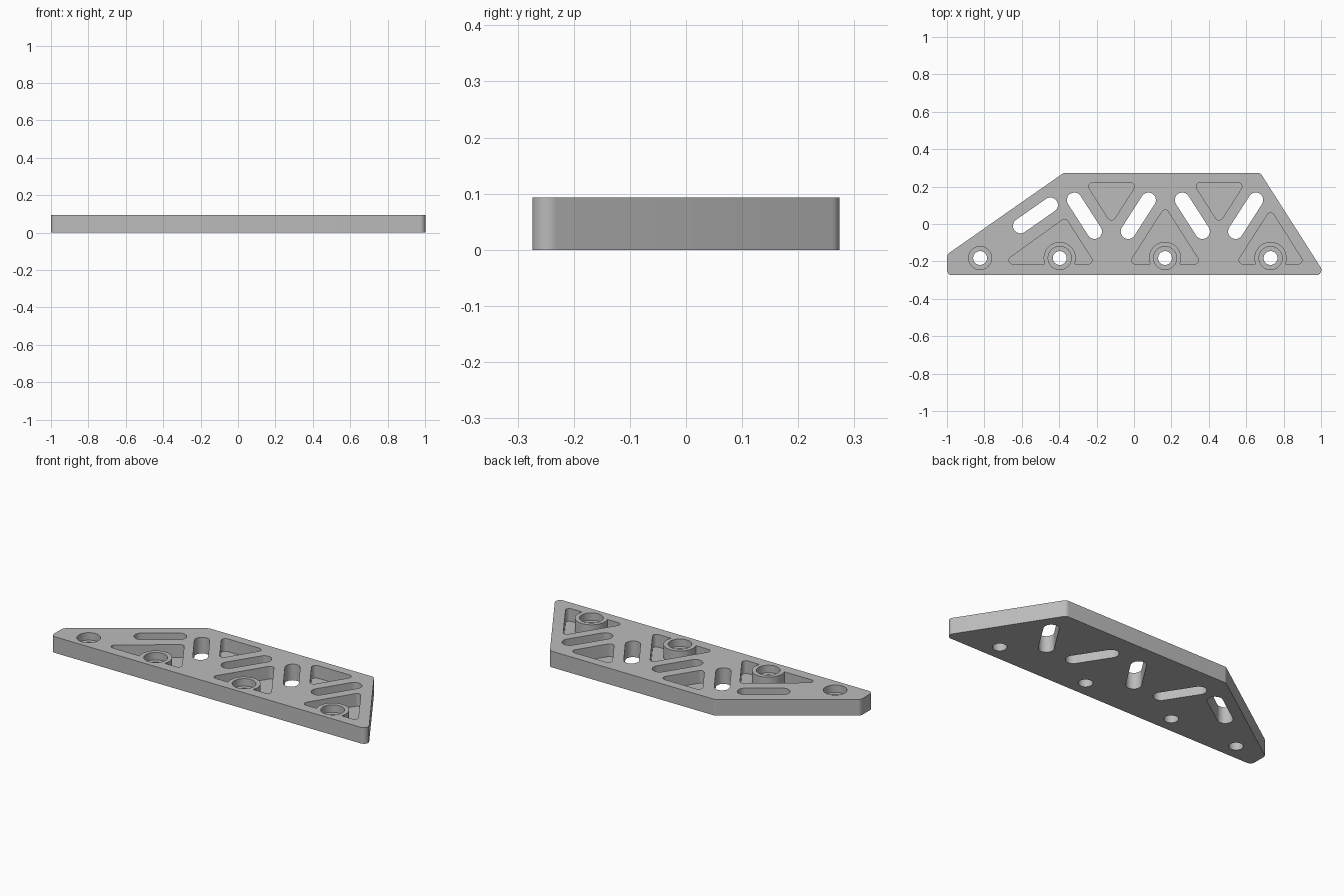
import bpy, bmesh, math
from mathutils import Vector

if "Cube" in bpy.data.objects:
    bpy.data.objects.remove(bpy.data.objects["Cube"], do_unlink=True)

THICK = 0.093
POCKET_FLOOR = 0.02
BORE_FLOOR = 0.05
ABOVE, BELOW = THICK + 0.05, -0.05

grey = bpy.data.materials.new("plain_grey")
grey.use_nodes = True
grey.diffuse_color = (0.5, 0.5, 0.5, 1)
grey.node_tree.nodes["Principled BSDF"].inputs["Base Color"].default_value = (0.5, 0.5, 0.5, 1)


def rounded(points, radius, steps=8):
    """Polygon outline (counter-clockwise) with every corner filleted."""
    out = []
    pts = [Vector(p) for p in points]
    for i, p in enumerate(pts):
        a = (pts[i - 1] - p).normalized()
        b = (pts[(i + 1) % len(pts)] - p).normalized()
        half = a.angle(b) / 2
        centre = p + (a + b).normalized() * radius / math.sin(half)
        start = p + a * radius / math.tan(half) - centre
        t0 = math.atan2(start.y, start.x)
        sweep = math.pi - 2 * half
        for k in range(steps + 1):
            t = t0 + sweep * k / steps
            out.append(centre + radius * Vector((math.cos(t), math.sin(t))))
    return out


def circle(centre, radius, n=48):
    return [Vector(centre) + radius * Vector((math.cos(k * math.tau / n), math.sin(k * math.tau / n)))
            for k in range(n)]


def capsule(a, b, radius, steps=16):
    a, b = Vector(a), Vector(b)
    t0 = math.atan2((b - a).y, (b - a).x) - math.pi / 2
    out = []
    for centre, start in ((b, t0), (a, t0 + math.pi)):
        for k in range(steps + 1):
            t = start + math.pi * k / steps
            out.append(centre + radius * Vector((math.cos(t), math.sin(t))))
    return out


def prism(name, outline, low, high):
    bm = bmesh.new()
    face = bm.faces.new([bm.verts.new((p.x, p.y, low)) for p in outline])
    new = bmesh.ops.extrude_face_region(bm, geom=[face])["geom"]
    bmesh.ops.translate(bm, vec=(0, 0, high - low),
                        verts=[v for v in new if isinstance(v, bmesh.types.BMVert)])
    bmesh.ops.recalc_face_normals(bm, faces=bm.faces)
    mesh = bpy.data.meshes.new(name)
    bm.to_mesh(mesh)
    bm.free()
    mesh.materials.append(grey)
    obj = bpy.data.objects.new(name, mesh)
    bpy.context.collection.objects.link(obj)
    return obj


def cut(target, cutter):
    """Subtract the cutter from the target, then discard it."""
    cutter.hide_render = True
    mod = target.modifiers.new("cut", 'BOOLEAN')
    mod.operation, mod.solver, mod.object = 'DIFFERENCE', 'EXACT', cutter
    bpy.context.view_layer.objects.active = target
    bpy.ops.object.modifier_apply(modifier=mod.name)
    bpy.data.objects.remove(cutter, do_unlink=True)


# Plate
plate = prism("truss_plate", rounded([(-1, -0.274), (1.025, -0.274), (0.675, 0.274),
                                      (-0.375, 0.274), (-1, -0.163)], 0.028), 0, THICK)

# Slanted slots right through the plate
slots = [((-0.607, -0.01), (-0.447, 0.102))]
for x, lean in ((-0.265, -1), (0.023, 1), (0.312, -1), (0.597, 1)):
    slots.append(((x - lean * 0.054, -0.04), (x + lean * 0.054, 0.128)))
for a, b in slots:
    cut(plate, prism("slot_cutter", capsule(a, b, 0.04), BELOW, ABOVE))

# Lower triangular pockets, each leaving a round boss for its screw hole
BASE, HOLE_Y = -0.214, -0.182
lower = [(-0.397, (-0.71, -0.208), (-0.366, 0.034)),
         (0.166, (-0.029, 0.361), (0.166, 0.092)),
         (0.73, (0.545, 0.915), (0.73, 0.077))]
for hole_x, (left, right), apex in lower:
    pocket = prism("pocket_cutter", rounded([(left, BASE), (right, BASE), apex], 0.02),
                   POCKET_FLOOR, ABOVE)
    cut(pocket, prism("boss", circle((hole_x, HOLE_Y), 0.086), BELOW, ABOVE + 0.05))
    cut(plate, pocket)

# Upper triangular pockets
for x in (-0.12, 0.455):
    tri = [(x + 0.14, 0.222), (x - 0.14, 0.222), (x, 0.002)]
    cut(plate, prism("pocket_cutter", rounded(tri, 0.022), POCKET_FLOOR, ABOVE))

# Counterbored screw holes
for x in (-0.823, -0.397, 0.166, 0.73):
    cut(plate, prism("bore_cutter", circle((x, HOLE_Y), 0.062), BORE_FLOOR, ABOVE))
    cut(plate, prism("hole_cutter", circle((x, HOLE_Y), 0.037), BELOW, ABOVE))

# Smooth walls, sharp rims
bpy.ops.object.select_all(action='DESELECT')
plate.select_set(True)
bpy.context.view_layer.objects.active = plate
bpy.ops.object.shade_smooth_by_angle(angle=math.radians(30))
